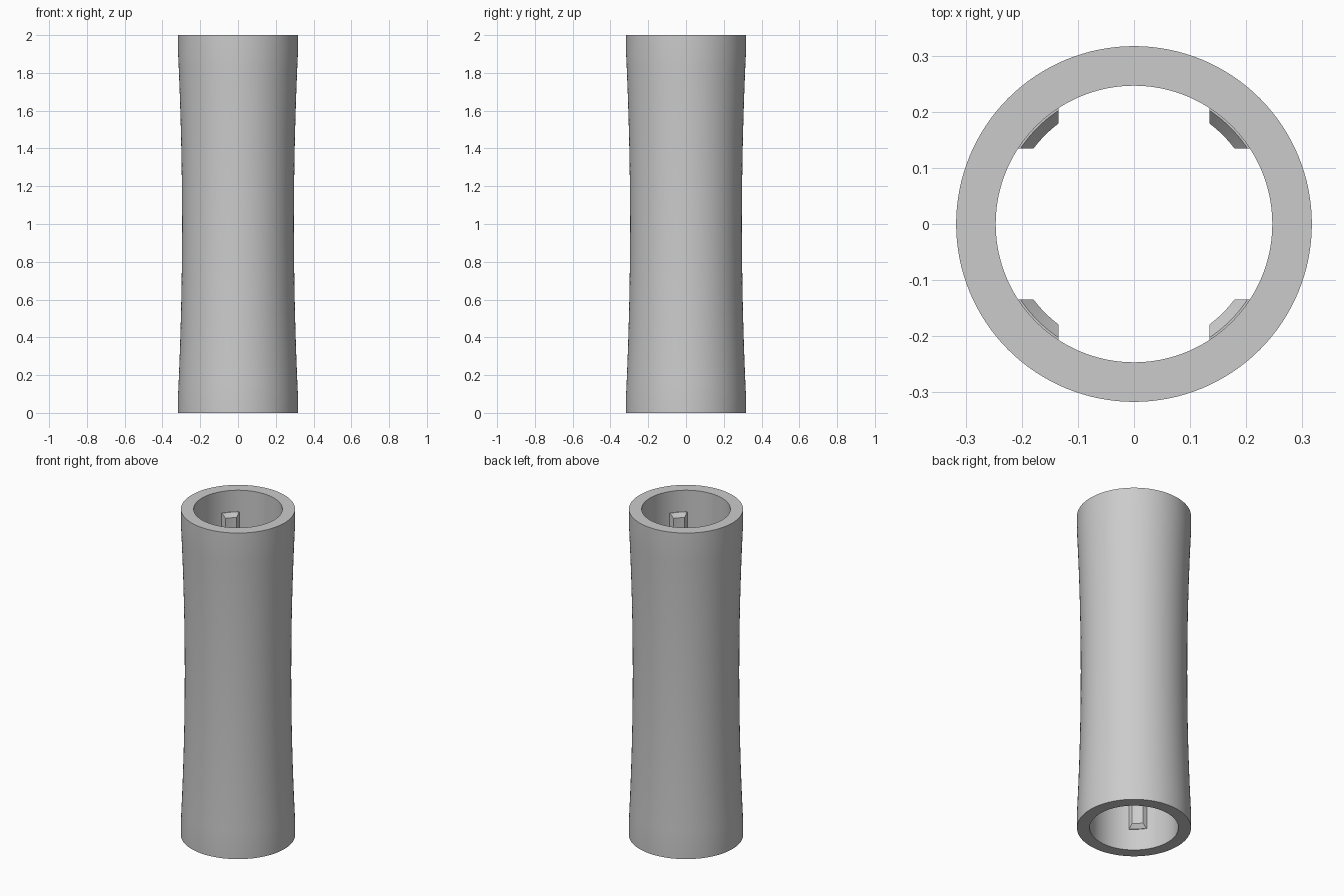
import bpy, bmesh, math

cube = bpy.data.objects.get("Cube")
if cube:
    bpy.data.objects.remove(cube, do_unlink=True)

grey = bpy.data.materials.new("light grey")
grey.use_nodes = True
colour = (0.6, 0.6, 0.6, 1)
grey.diffuse_color = colour
grey.node_tree.nodes["Principled BSDF"].inputs["Base Color"].default_value = colour

SIDES = 128
HEIGHT = 2.0
R_END, R_WAIST, R_BORE = 0.317, 0.296, 0.2465
BAND = 0.1


def make_object(name, bm):
    bmesh.ops.recalc_face_normals(bm, faces=bm.faces[:])
    mesh = bpy.data.meshes.new(name)
    bm.to_mesh(mesh)
    bm.free()
    mesh.materials.append(grey)
    obj = bpy.data.objects.new(name, mesh)
    bpy.context.collection.objects.link(obj)
    bpy.ops.object.select_all(action='DESELECT')
    obj.select_set(True)
    bpy.context.view_layer.objects.active = obj
    bpy.ops.object.shade_smooth_by_angle(angle=math.radians(30))
    return obj


def bridge(bm, loops):
    # Joins neighbouring closed loops with quads, the last one to the first
    for a, b in zip(loops, loops[1:] + loops[:1]):
        n = len(a)
        for i in range(n):
            j = (i + 1) % n
            bm.faces.new((a[i], a[j], b[j], b[i]))


# Waisted tube: straight bands at both ends, a shallow curve between
profile = [(R_BORE, HEIGHT), (R_BORE, 0), (R_END, 0)]
steps = 24
for k in range(steps + 1):
    t = 2 * k / steps - 1
    z = HEIGHT / 2 + t * (HEIGHT / 2 - BAND)
    profile.append((R_WAIST + (R_END - R_WAIST) * t * t, z))
profile.append((R_END, HEIGHT))

bm = bmesh.new()
rings = []
for r, z in profile:
    angles = [2 * math.pi * i / SIDES for i in range(SIDES)]
    rings.append([bm.verts.new((r * math.cos(a), r * math.sin(a), z)) for a in angles])
bridge(bm, rings)
make_object("tube", bm)

# Four inner ribs with square-cut sides and ends that slope to the wall
RIB_SIDE, R_RIB, R_LEDGE, R_ROOT = 0.135, 0.224, 0.243, 0.252
RIB_TOP, RIB_SLOPE = 1.868, 0.025


def rib_arc(radius, count=8):
    # Arc points between the planes x = RIB_SIDE and y = RIB_SIDE
    start = math.asin(RIB_SIDE / radius)
    span = math.pi / 2 - 2 * start
    return [(radius * math.cos(start + span * i / count),
             radius * math.sin(start + span * i / count)) for i in range(count + 1)]


section = [(R_ROOT, RIB_TOP), (R_LEDGE, RIB_TOP), (R_RIB, RIB_TOP - RIB_SLOPE)]
section += [(r, HEIGHT - z) for r, z in reversed(section)]

for sx, x_name in ((1, "left"), (-1, "right")):
    for sy, y_name in ((1, "back"), (-1, "front")):
        bm = bmesh.new()
        rows = [[bm.verts.new((sx * x, sy * y, z)) for x, y in rib_arc(r)]
                for r, z in section]
        for a, b in zip(rows, rows[1:] + rows[:1]):
            for i in range(len(a) - 1):
                bm.faces.new((a[i], a[i + 1], b[i + 1], b[i]))
        for end in (0, -1):
            bm.faces.new([row[end] for row in rows])
        make_object(f"{y_name}_{x_name}_rib", bm)
